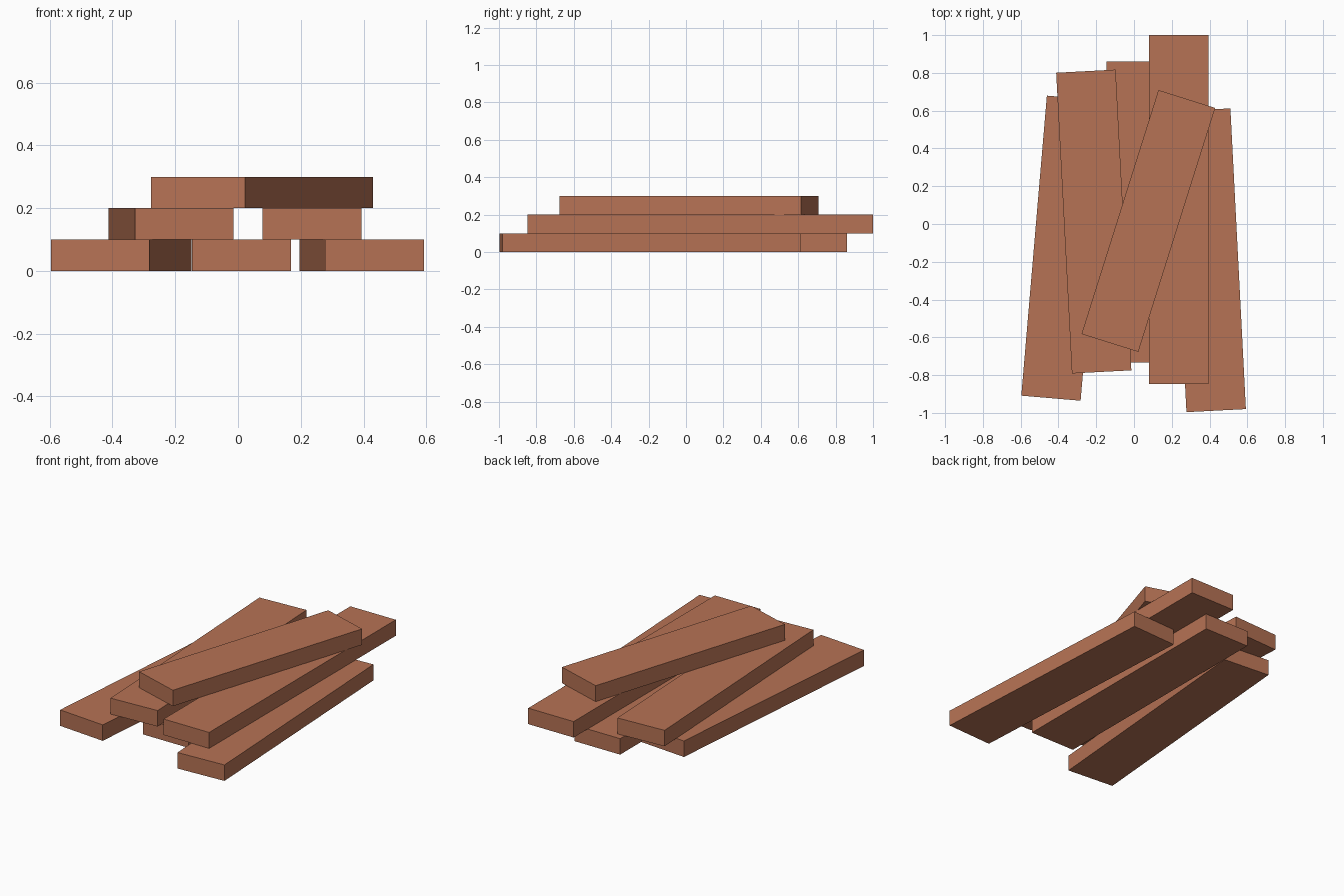
import bpy, bmesh, math
from mathutils import Matrix

if "Cube" in bpy.data.objects:
    bpy.data.objects.remove(bpy.data.objects["Cube"])

# Single brick-brown wood colour
wood = bpy.data.materials.new("brown_wood")
wood.diffuse_color = (0.47, 0.17, 0.09, 1)
wood.use_nodes = True
wood.node_tree.nodes["Principled BSDF"].inputs["Base Color"].default_value = wood.diffuse_color

WIDTH, THICK = 0.315, 0.1

def plank(name, x, y, layer, length, angle=0):
    """Flat board lying along y, turned about z, resting on a layer."""
    bm = bmesh.new()
    bmesh.ops.create_cube(bm, size=1, matrix=Matrix.Diagonal((WIDTH, length, THICK, 1)))
    mesh = bpy.data.meshes.new(name)
    bm.to_mesh(mesh)
    bm.free()
    mesh.materials.append(wood)
    ob = bpy.data.objects.new(name, mesh)
    ob.location = (x, y, (layer + 0.5) * THICK)
    ob.rotation_euler.z = math.radians(angle)
    bpy.context.collection.objects.link(ob)

# Bottom layer
plank("bottom_plank_left", -0.372, -0.128, 0, 1.594, -4.87)
plank("bottom_plank_middle", 0.011, 0.064, 0, 1.594)
plank("bottom_plank_right", 0.394, -0.192, 0, 1.594, 2.95)
# Middle layer
plank("middle_plank_left", -0.213, 0.013, 1, 1.594, 3.0)
plank("middle_plank_right", 0.236, 0.076, 1, 1.848)
# Top plank
plank("top_plank", 0.076, 0.016, 2, 1.354, -17.5)
